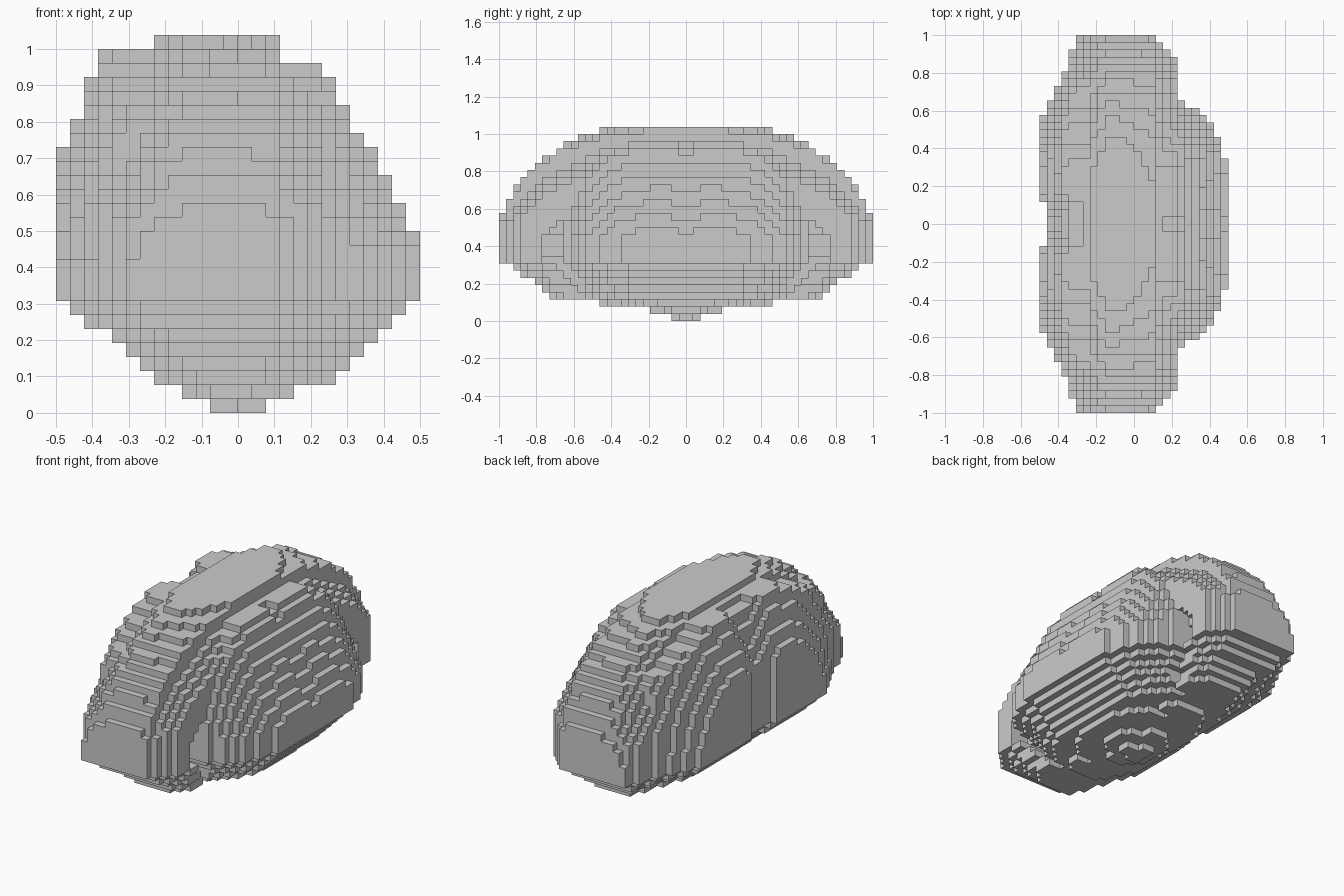
import bpy
import bmesh
from math import hypot, sqrt
from itertools import product
from mathutils import Vector

cube = bpy.data.objects.get("Cube")
if cube:
    bpy.data.objects.remove(cube, do_unlink=True)

# Grid of small blocks
NX, NY, NZ = 26, 52, 27
STEP = 2 / NY


def interp(points, t):
    """Straight-line interpolation through (position, value) points."""
    if t <= points[0][0]:
        return points[0][1]
    for (a, va), (b, vb) in zip(points, points[1:]):
        if t <= b:
            return va + (vb - va) * (t - a) / (b - a)
    return points[-1][1]


# How far the crest falls away across the width
CREST_DROP = [(-.42, .36), (-.31, .17), (-.21, .045), (-.14, 0), (.1, .02), (.13, .12), (.21, .2)]
# Plan outline of the long core towards its ends
CORE_LEFT = [(.6, -.42), (.77, -.385), (.96, -.31)]
CORE_RIGHT = [(.85, .235), (1, .11)]
# Narrowing of the underside, which leans slightly to +x
BELLY_WIDTH = [(.02, .16), (.06, .3), (.1, .5), (.135, .58), (.173, .65), (.21, .73), (.25, .84), (.29, .92)]
BELLY_LENGTH = [(.02, .08), (.06, .19), (.1, .48), (.135, .73), (.21, .82), (.25, .88), (.29, .92)]
BELLY_SHIFT = [(.06, 0), (.1, .02), (.21, .02), (.25, 0)]
BELLY_TOP = .31


def half_length(z):
    t = max(0, z - .45) / .645
    return sqrt(max(0, 1 - t * t))


def in_hollow(x, y, z):
    # Pit between the +x bulge and each end
    off = abs(y - .67)
    return x > .08 + .4 * (z - BELLY_TOP) and off < .085 and z < .56 - 1.2 * off


def in_core(x, y, z):
    taper = 3 * max(0, z - .92) * max(0, x + .04)
    return (interp(CORE_LEFT, y) < x < interp(CORE_RIGHT, y)
            and y < half_length(z + interp(CREST_DROP, x) + taper)
            and not in_hollow(x, y, z))


def in_side_bulge(x, y, z):
    # One broad bulge on +x with a faint central crease
    q = (y / .67) ** 4 + max(0, z - .46) / .5 + max(0, .08 - y)
    return q < 1 and 0 <= x < .235 + .265 * (1 - q)


def in_twin_bulges(x, y, z):
    # Two bulges on -x split by a shallow valley in the middle
    reach = hypot(1.22 * max(0, y - .22), z - .3)
    valley = .4 * max(0, .16 - y)
    edge = -.5 + .42 * max(0, reach - .38) + valley
    top = 1 - .4 * max(0, abs(y - .22) - .06)
    shoulder = .03 + .3 * max(0, -.2 - x)
    return edge < x <= 0 and z < top and y < min(.78, half_length(z + shoulder))


def solid(x, y, z):
    y = abs(y)
    if z < BELLY_TOP:
        x = (x - interp(BELLY_SHIFT, z)) / interp(BELLY_WIDTH, z)
        y /= interp(BELLY_LENGTH, z)
        z = BELLY_TOP
    return in_core(x, y, z) or in_side_bulge(x, y, z) or in_twin_bulges(x, y, z)


def corner(i, j, k):
    return Vector(((i - NX / 2) * STEP, (j - NY / 2) * STEP, k * STEP))


half = Vector((STEP, STEP, STEP)) / 2
blocks = {c for c in product(range(NX), range(NY), range(NZ))
          if solid(*(corner(*c) + half))}

# Skin the blocks: one square wherever a block meets air
bm = bmesh.new()
verts = {}


def vert(key):
    if key not in verts:
        verts[key] = bm.verts.new(corner(*key))
    return verts[key]


for block in sorted(blocks):
    for axis, side in product(range(3), (0, 1)):
        beside = list(block)
        beside[axis] += 2 * side - 1
        if tuple(beside) in blocks:
            continue
        u, v = (axis + 1) % 3, (axis + 2) % 3
        ring = []
        for du, dv in ((0, 0), (1, 0), (1, 1), (0, 1)):
            key = list(block)
            key[axis] += side
            key[u] += du
            key[v] += dv
            ring.append(vert(tuple(key)))
        bm.faces.new(ring if side else ring[::-1])

mesh = bpy.data.meshes.new("boulder")
bm.to_mesh(mesh)
bm.free()
boulder = bpy.data.objects.new("boulder", mesh)
bpy.context.collection.objects.link(boulder)

# Plain grey stone
stone = bpy.data.materials.new("grey_stone")
stone.use_nodes = True
grey = (.6, .6, .6, 1)
stone.diffuse_color = grey
stone.node_tree.nodes["Principled BSDF"].inputs["Base Color"].default_value = grey
mesh.materials.append(stone)
